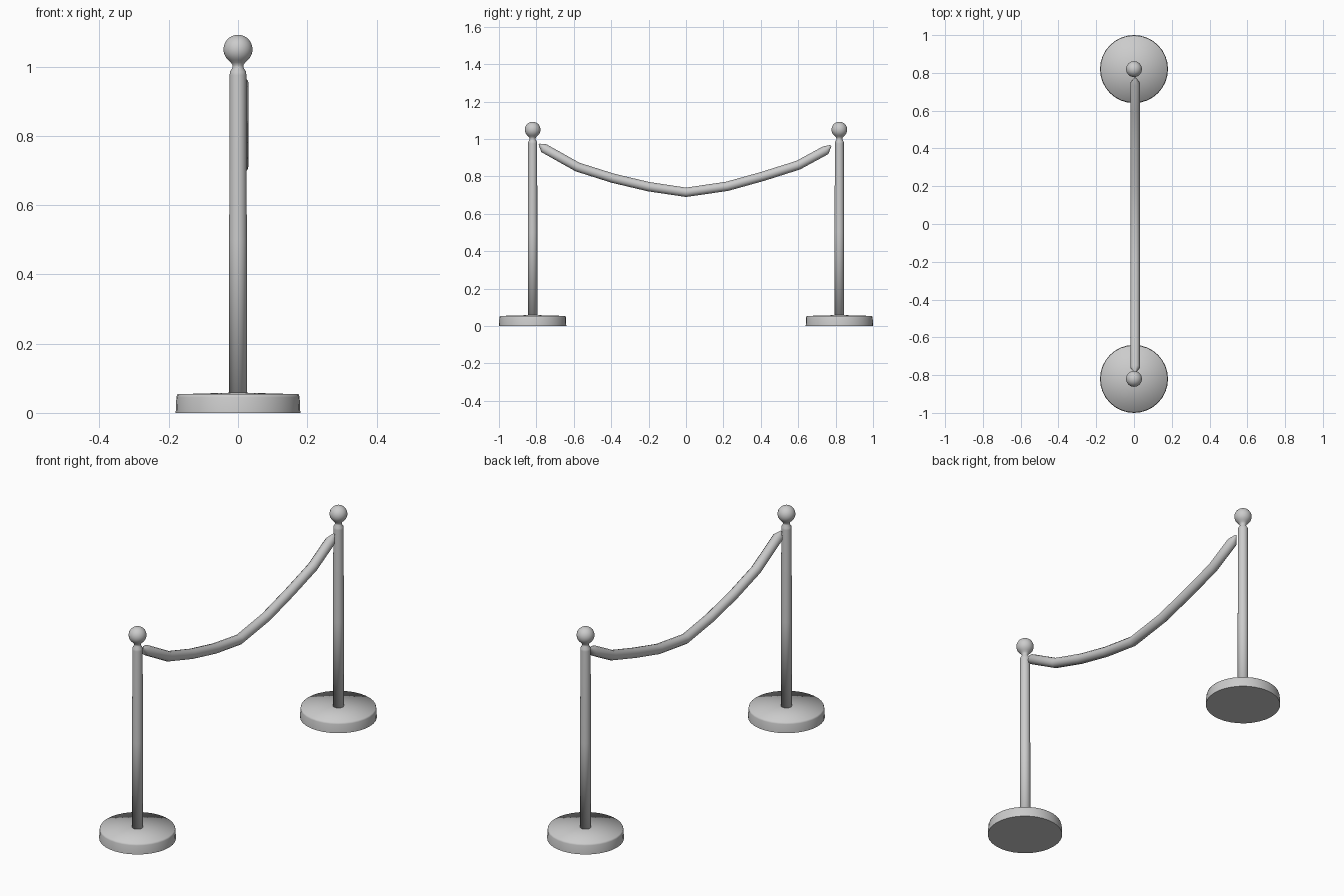
import bpy, bmesh, math

if "Cube" in bpy.data.objects:
    bpy.data.objects.remove(bpy.data.objects["Cube"])


def lathe(name, profile, y, sides=32):
    """Spin an (r, z) profile that starts and ends on the axis."""
    bm = bmesh.new()
    verts = [bm.verts.new((r, 0, z)) for r, z in profile]
    edges = [bm.edges.new(p) for p in zip(verts, verts[1:])]
    bmesh.ops.spin(bm, geom=verts + edges, cent=(0, 0, 0), axis=(0, 0, 1),
                   angle=math.tau, steps=sides, use_duplicate=False)
    bmesh.ops.remove_doubles(bm, verts=bm.verts[:], dist=1e-5)
    bmesh.ops.recalc_face_normals(bm, faces=bm.faces[:])
    for f in bm.faces:
        f.smooth = True
    # flat underside keeps a crisp rim
    for e in bm.edges:
        if all(v.co.z < 1e-4 for v in e.verts) and any(
                abs(f.normal.z) < 0.5 for f in e.link_faces):
            e.smooth = False
    mesh = bpy.data.meshes.new(name)
    bm.to_mesh(mesh)
    bm.free()
    obj = bpy.data.objects.new(name, mesh)
    obj.location.y = y
    bpy.context.collection.objects.link(obj)
    return obj


# Profiles: weighted base, and pole with narrow neck and ball finial
base = [(0, 0), (0.18, 0), (0.178, 0.045), (0.175, 0.054), (0, 0.059)]
ball = []
for i in range(12):
    a = math.radians(-48 + 138 * i / 11)
    ball.append((0.042 * math.cos(a) if i < 11 else 0, 1.05 + 0.042 * math.sin(a)))
pole = [(0, 0.04), (0.0255, 0.04), (0.0255, 0.5), (0.024, 0.975), (0.0235, 0.985),
        (0.016, 0.997), (0.0155, 1.004), (0.021, 1.012)] + ball

for side, y in (("left", -0.82), ("right", 0.82)):
    lathe("base_" + side, base, y)
    lathe("post_" + side, pole, y)

# Sagging rope with pointed ends: (y, z, radius scale)
path = [(-0.785, 0.972, 0.15), (-0.76, 0.951, 1), (-0.58, 0.85, 1), (-0.39, 0.79, 1),
        (-0.20, 0.745, 1), (0, 0.715, 1), (0.22, 0.747, 1), (0.41, 0.80, 1),
        (0.60, 0.86, 1), (0.747, 0.94, 1), (0.775, 0.965, 0.15)]
curve = bpy.data.curves.new("rope", 'CURVE')
curve.dimensions = '3D'
curve.bevel_depth = 0.025
curve.bevel_resolution = 4
curve.use_fill_caps = True
spline = curve.splines.new('POLY')
spline.points.add(len(path) - 1)
spline.use_smooth = True
for p, (y, z, r) in zip(spline.points, path):
    p.co = (0.006, y, z, 1)
    p.radius = r
rope = bpy.data.objects.new("rope", curve)
bpy.context.collection.objects.link(rope)
bpy.context.view_layer.objects.active = rope
rope.select_set(True)
bpy.ops.object.convert(target='MESH')
bpy.ops.object.shade_smooth_by_angle(angle=math.radians(40))
